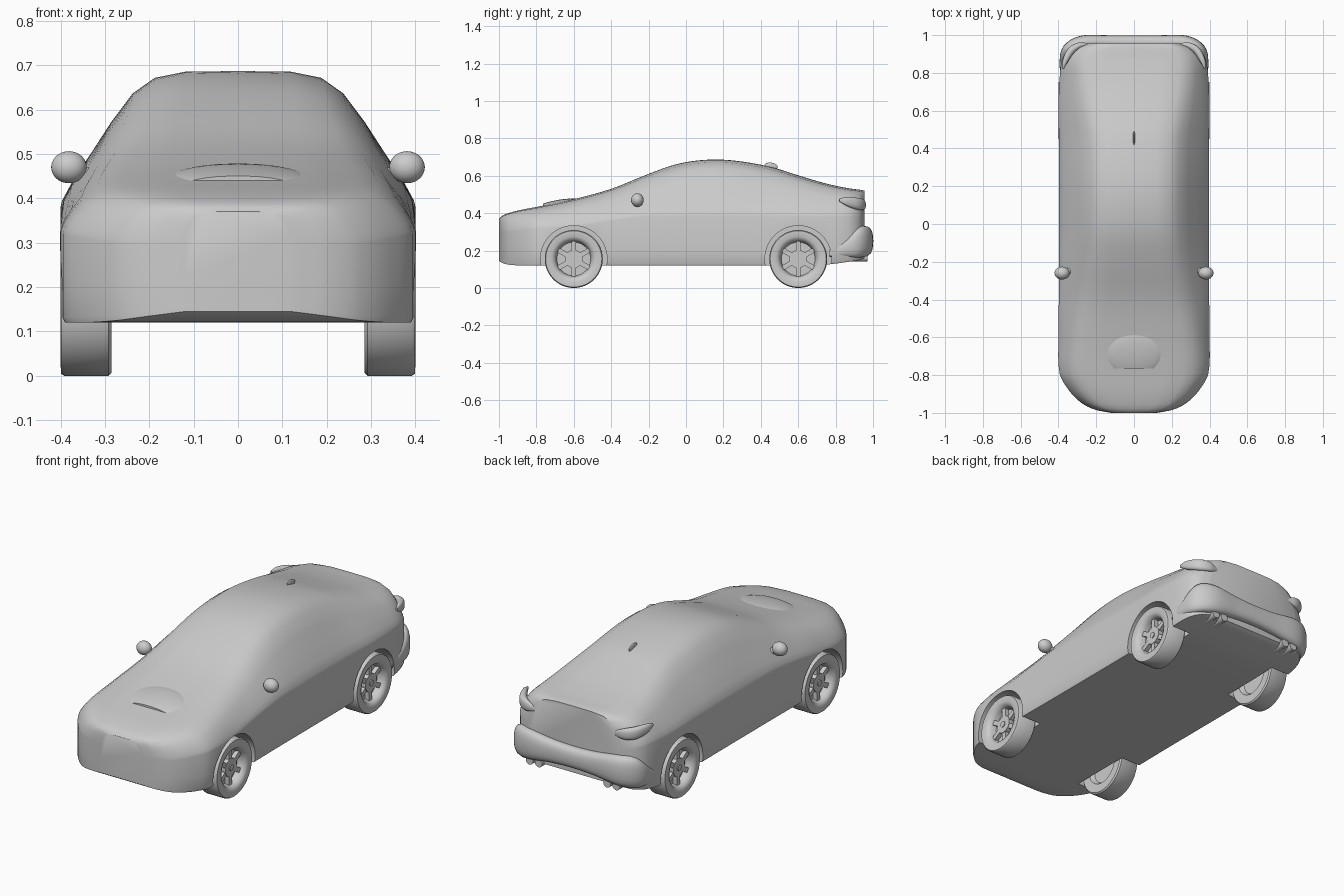
import bpy, bmesh
from math import sin, cos, pi, copysign, radians
from mathutils import Vector, Matrix

if "Cube" in bpy.data.objects:
    bpy.data.objects.remove(bpy.data.objects["Cube"])


def finish(name, bm, angle=40):
    bmesh.ops.recalc_face_normals(bm, faces=bm.faces)
    me = bpy.data.meshes.new(name)
    bm.to_mesh(me)
    bm.free()
    ob = bpy.data.objects.new(name, me)
    bpy.context.collection.objects.link(ob)
    smooth(ob, angle)
    return ob


def smooth(ob, angle=40):
    bpy.ops.object.select_all(action='DESELECT')
    ob.select_set(True)
    bpy.context.view_layer.objects.active = ob
    bpy.ops.object.shade_smooth_by_angle(angle=radians(angle))


def interp(ts, rows, n):
    """Smooth curve through rows of numbers, n steps per span."""
    rows = [Vector(r) for r in rows]
    last = len(rows) - 1
    tan = []
    for i in range(last + 1):
        a, b = max(i - 1, 0), min(i + 1, last)
        tan.append((rows[b] - rows[a]) / (ts[b] - ts[a]))
    out = []
    for i in range(last):
        d = ts[i + 1] - ts[i]
        for j in range(n):
            s = j / n
            out.append(rows[i] * (2*s**3 - 3*s*s + 1) + tan[i] * d * (s**3 - 2*s*s + s)
                       + rows[i + 1] * (3*s*s - 2*s**3) + tan[i + 1] * d * (s**3 - s*s))
    return out + [rows[-1]]


def loft(name, rings, angle=40):
    bm = bmesh.new()
    vs = [[bm.verts.new(p) for p in r] for r in rings]
    n = len(vs[0])
    for a, b in zip(vs, vs[1:]):
        for i in range(n):
            bm.faces.new((a[i], a[(i + 1) % n], b[(i + 1) % n], b[i]))
    bm.faces.new(vs[0])
    bm.faces.new(vs[-1])
    return finish(name, bm, angle)


def sweep(name, path, power=0.8, n=5):
    """Path rows: x, y, z, half thickness, half height."""
    pts = interp(list(range(len(path))), path, n)
    rings = []
    for i, p in enumerate(pts):
        t = pts[min(i + 1, len(pts) - 1)] - pts[max(i - 1, 0)]
        nrm = Vector((t[1], -t[0], 0)).normalized()
        ring = []
        for j in range(20):
            c, s = cos(j * pi / 10), sin(j * pi / 10)
            c, s = copysign(abs(c)**power, c), copysign(abs(s)**power, s)
            ring.append(Vector(p[:3]) + nrm * p[3] * c + Vector((0, 0, p[4] * s)))
        rings.append(ring)
    return loft(name, rings)


def ellipsoid(name, loc, size, tilt=0, cut=None):
    bm = bmesh.new()
    bmesh.ops.create_uvsphere(bm, u_segments=32, v_segments=20, radius=1)
    m = Matrix.Translation(loc) @ Matrix.Rotation(tilt, 4, 'X') @ Matrix.Diagonal((*size, 1))
    bmesh.ops.transform(bm, matrix=m, verts=bm.verts)
    if cut is not None:
        g = bm.verts[:] + bm.edges[:] + bm.faces[:]
        bmesh.ops.bisect_plane(bm, geom=g, plane_co=(0, cut, 0), plane_no=(0, -1, 0), clear_outer=True)
        bmesh.ops.holes_fill(bm, edges=[e for e in bm.edges if e.is_boundary])
    return finish(name, bm)


def cylinder(bm, r, depth, matrix, seg=32):
    bmesh.ops.create_cone(bm, cap_ends=True, segments=seg, radius1=r, radius2=r, depth=depth, matrix=matrix)


# Body shell: y, half width, top z, shoulder z, boxiness, bottom z
stations = [
    (-1.0, .12, .37, .30, 1, .145), (-.985, .20, .385, .30, 1, .135), (-.95, .275, .40, .30, 1, .125),
    (-.88, .345, .418, .31, 1, .12), (-.79, .394, .435, .32, .95, .12), (-.6, .40, .475, .33, .85, .12),
    (-.4, .398, .53, .36, .5, .12), (-.2, .396, .61, .38, .2, .12), (-.05, .396, .662, .38, .05, .12),
    (.1, .396, .685, .38, 0, .12), (.25, .396, .682, .38, 0, .12), (.45, .397, .648, .38, .05, .12),
    (.6, .40, .602, .38, .3, .12), (.75, .395, .558, .38, .6, .125), (.87, .38, .533, .38, .8, .14),
    (.93, .34, .525, .37, .8, .15), (.955, .28, .52, .36, .8, .16)]
heights = (0, .066, .197, .39, .62, .836, .95, .995)
cabin = (1, .99, .94, .84, .725, .6, .475, .3)
bonnet = (1, .995, .98, .945, .89, .80, .67, .4)
rings = []
for y, w, t, zb, k, b in interp([s[0] for s in stations], stations, 4):
    half = [(.5 * w, b), (.985 * w, b), (w, b + .012), (w, b + .08)]
    half += [(w * (c + (h - c) * k), zb + (t - zb) * f) for f, c, h in zip(heights, cabin, bonnet)]
    rings.append([(0, y, b)] + [(x, y, z) for x, z in half] + [(0, y, t)]
                 + [(-x, y, z) for x, z in reversed(half)])
body = loft("body", rings, 35)

# Wheel arches cut into the body
bm = bmesh.new()
for sx in (-1, 1):
    for y in (-.6, .6):
        cylinder(bm, .178, .2, Matrix.Translation((sx * .375, y, .155)) @ Matrix.Rotation(pi / 2, 4, 'Y'), 48)
cutter = finish("arch_cutter", bm)
cutter.hide_render = True
mod = body.modifiers.new("arches", 'BOOLEAN')
mod.operation = 'DIFFERENCE'
mod.solver = 'EXACT'
mod.object = cutter
bpy.context.view_layer.objects.active = body
bpy.ops.object.modifier_apply(modifier=mod.name)
bpy.data.objects.remove(cutter)
smooth(body, 35)

# Wheels: lathed tyre with rim ring, hub and six spokes
tyre = [(.0, .31), (.085, .31), (.1, .287), (.148, .285), (.155, .292), (.155, .392), (.15, .399),
        (.12, .40), (.103, .392), (.095, .375), (.09, .352), (.0, .352)]


def wheel(name, side, y):
    bm = bmesh.new()
    vs = [bm.verts.new((x, 0, r)) for r, x in tyre]
    es = [bm.edges.new(p) for p in zip(vs, vs[1:])]
    bmesh.ops.spin(bm, geom=vs + es, cent=(0, 0, 0), axis=(1, 0, 0), angle=2 * pi, steps=48, use_duplicate=False)
    bmesh.ops.remove_doubles(bm, verts=bm.verts, dist=1e-5)
    cylinder(bm, .048, .03, Matrix.Translation((.363, 0, 0)) @ Matrix.Rotation(pi / 2, 4, 'Y'))
    cylinder(bm, .016, .04, Matrix.Translation((.363, 0, 0)) @ Matrix.Rotation(pi / 2, 4, 'Y'))
    for i in range(6):
        m = (Matrix.Rotation(i * pi / 3, 4, 'X') @ Matrix.Translation((.362, 0, .065))
             @ Matrix.Diagonal((.026, .026, .06, 1)))
        bmesh.ops.create_cube(bm, size=1, matrix=m)
    bmesh.ops.transform(bm, matrix=Matrix.Translation((0, y, .155)) @ Matrix.Diagonal((side, 1, 1, 1)), verts=bm.verts)
    finish(name, bm)


for side, tag in ((-1, "left"), (1, "right")):
    wheel("front_wheel_" + tag, side, -.6)
    wheel("rear_wheel_" + tag, side, .6)
    # Door mirror with stalk
    ellipsoid("mirror_" + tag, (side * .381, -.26, .47), (.04, .034, .036))
    ellipsoid("mirror_stalk_" + tag, (side * .345, -.25, .455), (.035, .018, .015))
    # Tail lamp wrapped round the rear corner
    sweep("tail_lamp_" + tag, [(side * x, y, z, r, h) for x, y, z, r, h in (
        (.24, .95, .44, .006, .012), (.29, .945, .445, .016, .028),
        (.335, .915, .45, .02, .032), (.365, .86, .462, .014, .024), (.375, .82, .47, .004, .008))])
    # Twin exhaust pipes
    bm = bmesh.new()
    for x in (.205, .26):
        cylinder(bm, .022, .14, Matrix.Translation((side * x, .90, .163)) @ Matrix.Rotation(pi / 2, 4, 'X'), 24)
    finish("exhaust_" + tag, bm)

# Rear bumper, swelling at the corners
half = [(.375, .765, .185, .012, .018), (.368, .85, .21, .026, .045), (.345, .92, .242, .036, .08),
        (.27, .96, .25, .038, .08), (.13, .963, .25, .036, .062)]
mid = (0, .963, .25, .036, .056)
sweep("rear_bumper", half + [mid] + [(-r[0], *r[1:]) for r in reversed(half)])

# Bonnet scoop and roof antenna fin
ellipsoid("bonnet_scoop", (0, -.68, .443), (.16, .13, .028), .17, cut=-.765)
ellipsoid("antenna_fin", (0, .455, .652), (.006, .035, .018), -.15)
